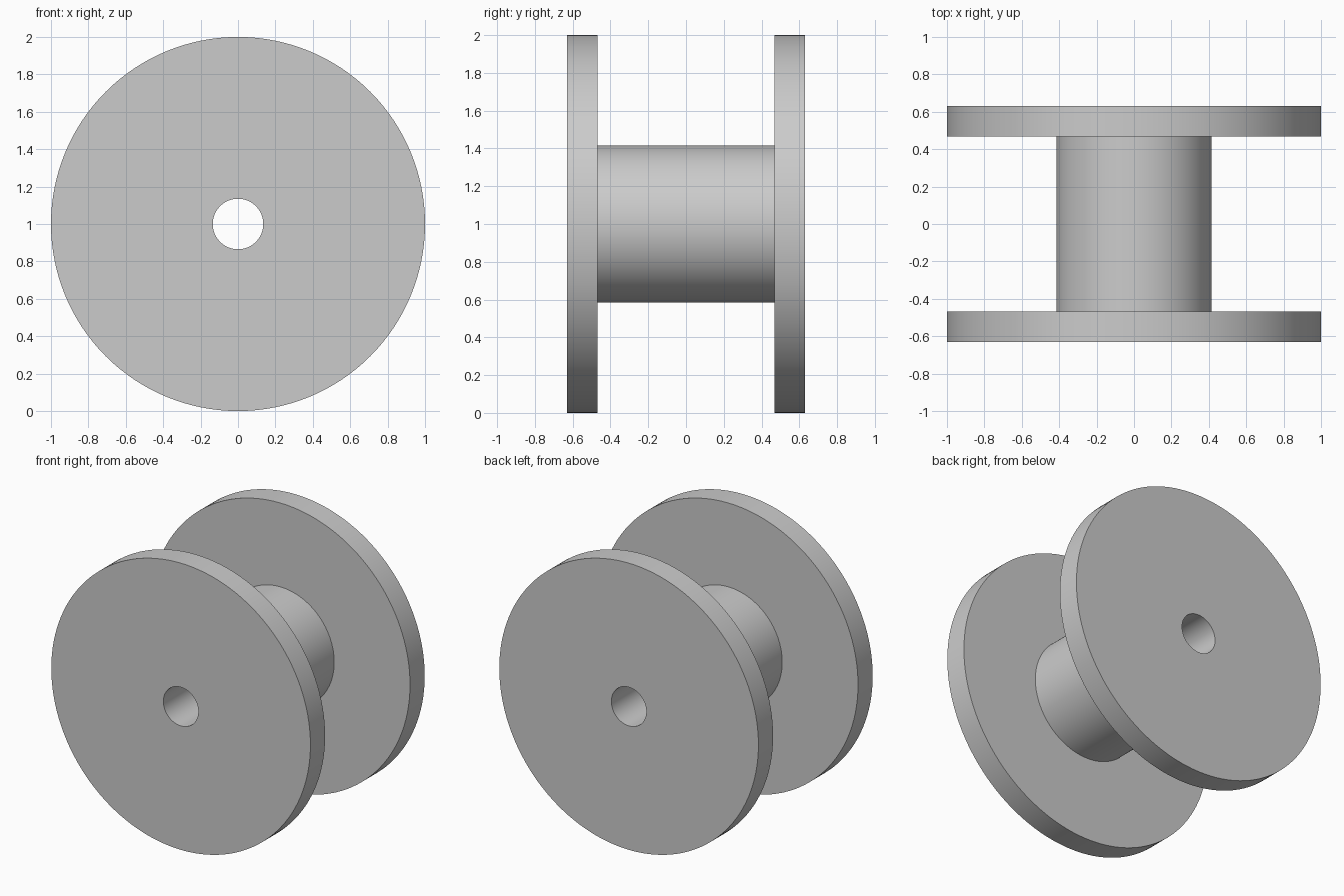
import bpy, bmesh
from math import cos, sin, tau, radians

cube = bpy.data.objects.get("Cube")
if cube:
    bpy.data.objects.remove(cube, do_unlink=True)

SEGMENTS = 128
RIM, HUB, BORE = 1.0, 0.415, 0.135      # radii
OUTER, INNER = 0.63, 0.468              # flange faces, measured along y

grey = bpy.data.materials.new("plain grey")
grey.use_nodes = True
colour = (0.6, 0.6, 0.6, 1)
grey.diffuse_color = colour
grey.node_tree.nodes["Principled BSDF"].inputs["Base Color"].default_value = colour


def lathe(name, profile, material):
    """Revolve a closed (radius, y) profile about the y axis at height RIM."""
    bm = bmesh.new()
    rings = []
    for i in range(SEGMENTS):
        a = tau * i / SEGMENTS
        rings.append([bm.verts.new((r * cos(a), y, RIM + r * sin(a)))
                      for r, y in profile])
    n = len(profile)
    for i, ring in enumerate(rings):
        after = rings[(i + 1) % SEGMENTS]
        for j in range(n):
            k = (j + 1) % n
            bm.faces.new((ring[j], ring[k], after[k], after[j]))
    bmesh.ops.recalc_face_normals(bm, faces=bm.faces)
    mesh = bpy.data.meshes.new(name)
    bm.to_mesh(mesh)
    bm.free()
    mesh.materials.append(material)
    obj = bpy.data.objects.new(name, mesh)
    bpy.context.collection.objects.link(obj)
    bpy.ops.object.select_all(action="DESELECT")
    obj.select_set(True)
    bpy.context.view_layer.objects.active = obj
    bpy.ops.object.shade_smooth_by_angle(angle=radians(30))
    return obj


# Spool: two flanges joined by a hub, with a bore right through
front_half = [(BORE, -OUTER), (RIM, -OUTER), (RIM, -INNER), (HUB, -INNER)]
back_half = [(r, -y) for r, y in reversed(front_half)]
lathe("spool", front_half + back_half, grey)
